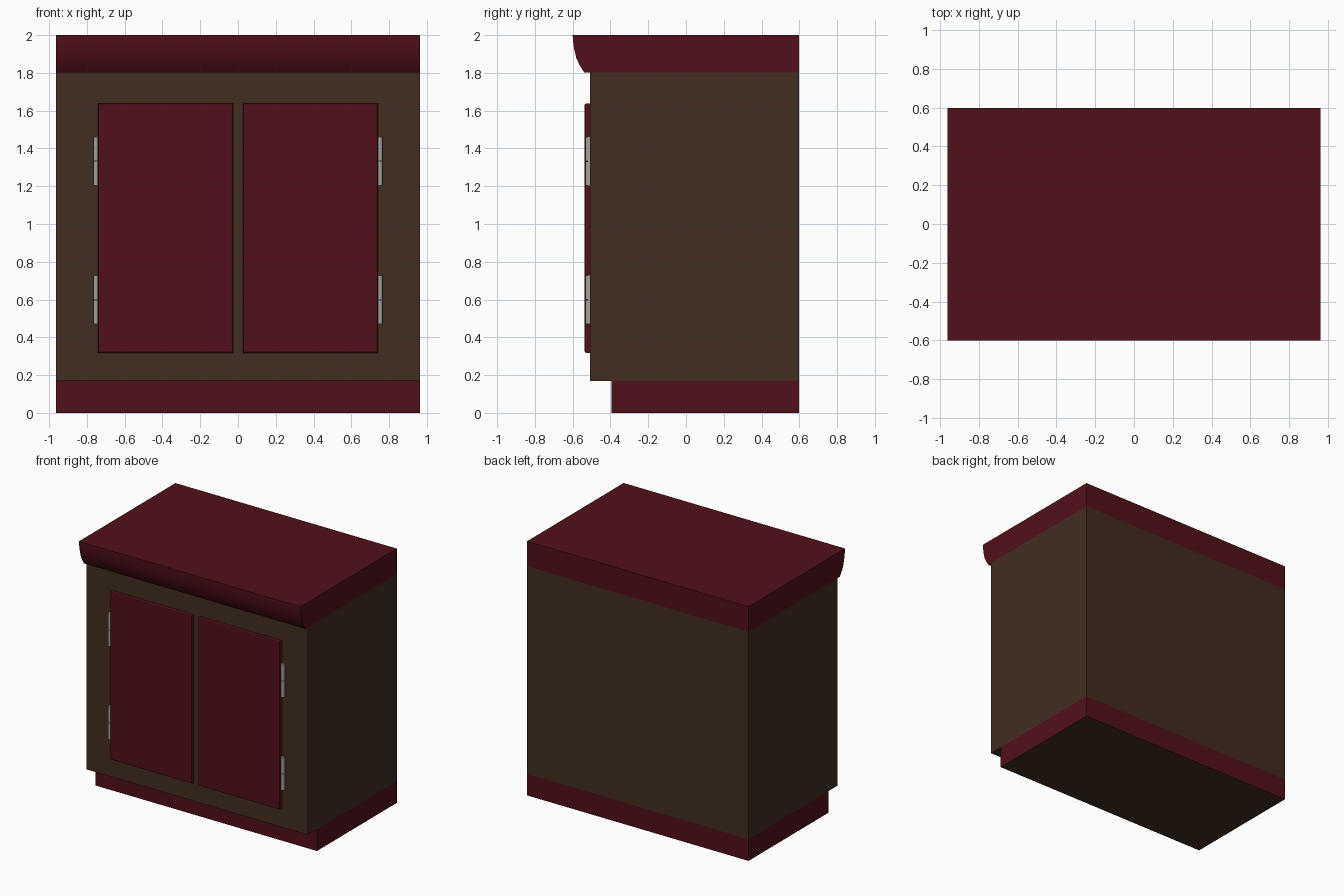
import bpy, bmesh
from math import pi

if "Cube" in bpy.data.objects:
    bpy.data.objects.remove(bpy.data.objects["Cube"])


def material(name, color):
    m = bpy.data.materials.new(name)
    m.diffuse_color = (*color, 1)
    m.use_nodes = True
    m.node_tree.nodes["Principled BSDF"].inputs["Base Color"].default_value = m.diffuse_color
    return m


RED = material("dark_red", (0.085, 0.005, 0.010))
BROWN = material("dark_brown", (0.052, 0.026, 0.014))
STEEL = material("hinge_grey", (0.36, 0.36, 0.36))
W, BACK = 0.963, 0.598


def finish(name, bm, mat):
    bmesh.ops.recalc_face_normals(bm, faces=bm.faces)
    mesh = bpy.data.meshes.new(name)
    bm.to_mesh(mesh)
    bm.free()
    mesh.materials.append(mat)
    obj = bpy.data.objects.new(name, mesh)
    bpy.context.collection.objects.link(obj)
    return obj


def prism(name, profile, mat):
    """Extrude a (y, z) side profile across the full cabinet width."""
    bm = bmesh.new()
    face = bm.faces.new([bm.verts.new((-W, y, z)) for y, z in profile])
    ext = bmesh.ops.extrude_face_region(bm, geom=[face])
    verts = [v for v in ext["geom"] if isinstance(v, bmesh.types.BMVert)]
    bmesh.ops.translate(bm, verts=verts, vec=(2 * W, 0, 0))
    if not any(face in e.link_faces for e in bm.edges):
        bm.faces.ensure_lookup_table()
    return finish(name, bm, mat)


def add_box(bm, lo, hi):
    verts = bmesh.ops.create_cube(bm, size=1)["verts"]
    for v in verts:
        v.co = [(a + b) / 2 + c * (b - a) for a, b, c in zip(lo, hi, v.co)]
    return verts


# Carcass
bm = bmesh.new()
add_box(bm, (-W, -0.507, 0.17), (W, BACK, 1.802))
finish("cabinet_body", bm, BROWN)

# Recessed plinth, with an unpainted underside
bm = bmesh.new()
add_box(bm, (-W, -0.394, 0), (W, BACK, 0.17))
plinth = finish("plinth", bm, RED)
plinth.data.materials.append(BROWN)
for p in plinth.data.polygons:
    if p.normal.z < -0.9:
        p.material_index = 1

# Worktop with a rounded front lip
lip = [(-0.600, 2.0), (-0.598, 1.965), (-0.592, 1.925),
       (-0.581, 1.88), (-0.563, 1.84), (-0.538, 1.802)]
top = prism("worktop", lip + [(BACK, 1.802), (BACK, 2.0)], RED)
bpy.context.view_layer.objects.active = top
top.select_set(True)
bpy.ops.object.shade_smooth_by_angle(angle=pi / 6)

for side, s in (("left", -1), ("right", 1)):
    # Door with a chamfered front edge
    bm = bmesh.new()
    xs = sorted((s * 0.026, s * 0.740))
    add_box(bm, (xs[0], -0.537, 0.318), (xs[1], -0.507, 1.638))
    rim = [e for e in bm.edges if all(v.co.y < -0.53 for v in e.verts)]
    bmesh.ops.bevel(bm, geom=rim, offset=0.009, segments=2, profile=0.5,
                    affect='EDGES')
    finish(side + "_door", bm, RED)

    # Hinges: two stacked knuckles and a flat leaf
    for level, z in (("lower", 0.60), ("upper", 1.332)):
        bm = bmesh.new()
        for dz in (-0.065, 0.065):
            knuckle = bmesh.ops.create_cone(
                bm, cap_ends=True, segments=12, radius1=0.012, radius2=0.012,
                depth=0.127)["verts"]
            bmesh.ops.translate(bm, verts=knuckle,
                                vec=(s * 0.753, -0.520, z + dz))
        xs = sorted((s * 0.740, s * 0.766))
        add_box(bm, (xs[0], -0.520, z - 0.130), (xs[1], -0.507, z + 0.130))
        finish(f"{side}_{level}_hinge", bm, STEEL)
